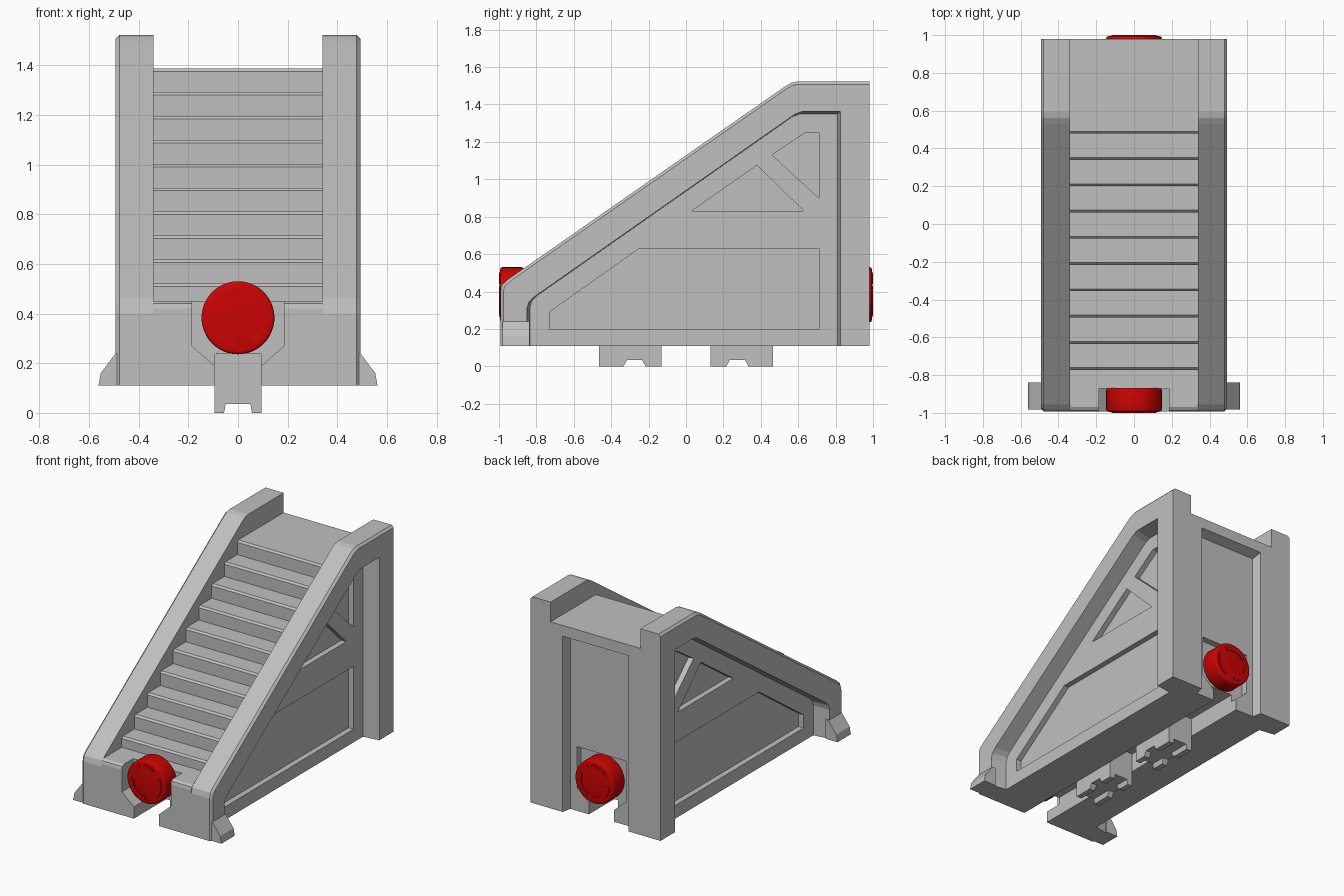
import bpy, bmesh
from math import sin, cos, radians

if "Cube" in bpy.data.objects:
    bpy.data.objects.remove(bpy.data.objects["Cube"], do_unlink=True)


def material(name, colour):
    m = bpy.data.materials.new(name)
    m.use_nodes = True
    m.diffuse_color = colour
    m.node_tree.nodes["Principled BSDF"].inputs["Base Color"].default_value = colour
    return m


GREY = material("stone grey", (0.527, 0.527, 0.527, 1))
RED = material("bright red", (0.604, 0.001, 0.001, 1))


def prism(name, axis, pts, lo, hi, mat=GREY, grow=1.0, centre=(0, 0),
          chamfer=None, width=0.015, segments=1):
    """Extrude a 2D outline along x or y; the far end may be enlarged by grow."""
    bm = bmesh.new()

    def ring(a, scale):
        out = []
        for p in pts:
            u, v = [c + (q - c) * scale for q, c in zip(p, centre)]
            out.append(bm.verts.new((a, u, v) if axis == "x" else (u, a, v)))
        return out

    near, far = ring(lo, 1.0), ring(hi, grow)
    bm.faces.new(near)
    bm.faces.new(far)
    for i in range(len(pts)):
        j = (i + 1) % len(pts)
        bm.faces.new((near[i], near[j], far[j], far[i]))
    bmesh.ops.recalc_face_normals(bm, faces=bm.faces)
    if chamfer:
        edges = [e for e in bm.edges if chamfer(*[v.co for v in e.verts])]
        bmesh.ops.bevel(bm, geom=edges, offset=width, segments=segments,
                        profile=0.5, affect="EDGES")
    me = bpy.data.meshes.new(name)
    bm.to_mesh(me)
    bm.free()
    me.materials.append(mat)
    ob = bpy.data.objects.new(name, me)
    bpy.context.collection.objects.link(ob)
    return ob


def box(u, lo, hi):
    return [(-u, lo), (u, lo), (u, hi), (-u, hi)]


def cut(ob, cutters):
    """Subtract the cutters, bake the result and remove the helpers."""
    for c in cutters:
        c.hide_render = True
        mod = ob.modifiers.new("cut", "BOOLEAN")
        mod.operation, mod.solver, mod.object = "DIFFERENCE", "EXACT", c
    bpy.context.view_layer.update()
    dg = bpy.context.evaluated_depsgraph_get()
    baked = bpy.data.meshes.new_from_object(ob.evaluated_get(dg))
    ob.modifiers.clear()
    ob.data = baked
    for c in cutters:
        bpy.data.objects.remove(c, do_unlink=True)


# Side walls with a recessed truss panel
WALL = [(-0.992, 0.11), (0.98, 0.11), (0.98, 1.523), (0.595, 1.523), (0.56, 1.515),
        (0.53, 1.497), (-0.955, 0.463), (-0.982, 0.437), (-0.992, 0.40)]
PANEL = [(-0.835, 0.0), (-0.835, 0.315), (-0.825, 0.348), (-0.80, 0.375), (0.57, 1.335),
         (0.61, 1.35), (0.81, 1.35), (0.81, 0.0)]
WINDOWS = [
    [(-0.73, 0.20), (-0.73, 0.29), (-0.25, 0.63), (0.71, 0.63), (0.71, 0.20)],
    [(0.03, 0.83), (0.63, 0.83), (0.38, 1.075)],
    [(0.46, 1.13), (0.64, 1.25), (0.71, 1.25), (0.71, 0.90)],
]
FOOT = [(0.47, 0.11), (0.562, 0.11), (0.553, 0.16), (0.53, 0.19), (0.493, 0.24), (0.47, 0.24)]


def outer_rim(a, b):
    outside = min(abs(a.x), abs(b.x)) > 0.48
    return outside and max(a.z, b.z) > 0.12 and min(a.y, b.y) < 0.97


for side, s in (("left", 1), ("right", -1)):
    wall = prism(side + "_wall", "x", WALL, s * 0.34, s * 0.493, chamfer=outer_rim)
    cut(wall, [prism("panel_cutter", "x", PANEL, s * 0.38, s * 0.5,
                     grow=1.02, centre=(0, 0.7))])
    cut(wall, [prism("window_cutter", "x", w, s * 0.342, s * 0.45) for w in WINDOWS])
    prism(side + "_foot", "y", [(s * x, z) for x, z in FOOT], -0.982, -0.838)

# Staircase core: front block, ten steps, top platform
steps = [(-0.992, 0.11), (-0.992, 0.42), (-0.987, 0.44), (-0.97, 0.45)]
for i in reversed(range(10)):
    y, z = 0.478 - 0.139 * i, 1.388 - 0.0962 * i
    base = 0.45 if i == 9 else z - 0.0962
    steps += [(y, base), (y, z - 0.012), (y + 0.012, z)]
steps += [(0.98, 1.388), (0.98, 0.11)]
core = prism("staircase", "x", steps, -0.34, 0.34)

# Back recess, coupling pockets and underside channel
POCKET = [(-0.185, 0.55), (-0.185, 0.27), (-0.095, 0.19), (-0.095, 0.0),
          (0.095, 0.0), (0.095, 0.19), (0.185, 0.27), (0.185, 0.55)]
cut(core, [prism("recess_cutter", "y", box(0.235, 0.0, 1.29), 0.915, 1.0,
                 grow=1.08, centre=(0, 0.9))])
cut(core, [prism("front_pocket_cutter", "y", POCKET, -1.2, -0.87)])
cut(core, [prism("back_pocket_cutter", "y", POCKET, 0.87, 1.2)])
cut(core, [prism("channel_cutter", "y", box(0.095, -0.1, 0.24), -1.1, 1.1)])


# Track clips under the body, notched in a cross
def notch(c, wide, narrow):
    return [(c - wide, -0.02), (c + wide, -0.02), (c + narrow, 0.035), (c - narrow, 0.035)]


CLIP = [(-0.094, 0), (0.094, 0), (0.094, 0.23), (0.08, 0.25), (-0.08, 0.25), (-0.094, 0.23)]
for end, s in (("front", -1), ("back", 1)):
    clip = prism(end + "_clip", "y", CLIP, s * 0.13, s * 0.465)
    cut(clip, [prism("long_notch", "y", notch(0, 0.06, 0.05), -1, 1)])
    cut(clip, [prism("cross_notch", "x", notch(s * 0.275, 0.07, 0.04), -0.3, 0.3)])

# Red coupling discs with raised curved marks
HUB = 0.383


def arc(r, start, sweep, n):
    angles = [radians(start + sweep * k / n) for k in range(n + 1)]
    return [(r * cos(a), HUB + r * sin(a)) for a in angles]


def rim(a, b):
    return abs(a.y - b.y) < 0.001


for end, s in (("front", -1), ("back", 1)):
    disc = prism(end + "_disc", "y", arc(0.147, 0, 360, 48)[:-1], s * 0.868, s * 0.994,
                 RED, chamfer=rim, width=0.012, segments=3)
    bpy.ops.object.select_all(action="DESELECT")
    disc.select_set(True)
    bpy.context.view_layer.objects.active = disc
    bpy.ops.object.shade_smooth_by_angle(angle=radians(35))
    for k in range(3):
        start = 60 + 120 * k
        outline = arc(0.118, start, 85, 12) + arc(0.095, start + 85, -85, 12)
        prism(f"{end}_mark_{k + 1}", "y", outline, s * 0.992, s * 1.0, RED)
